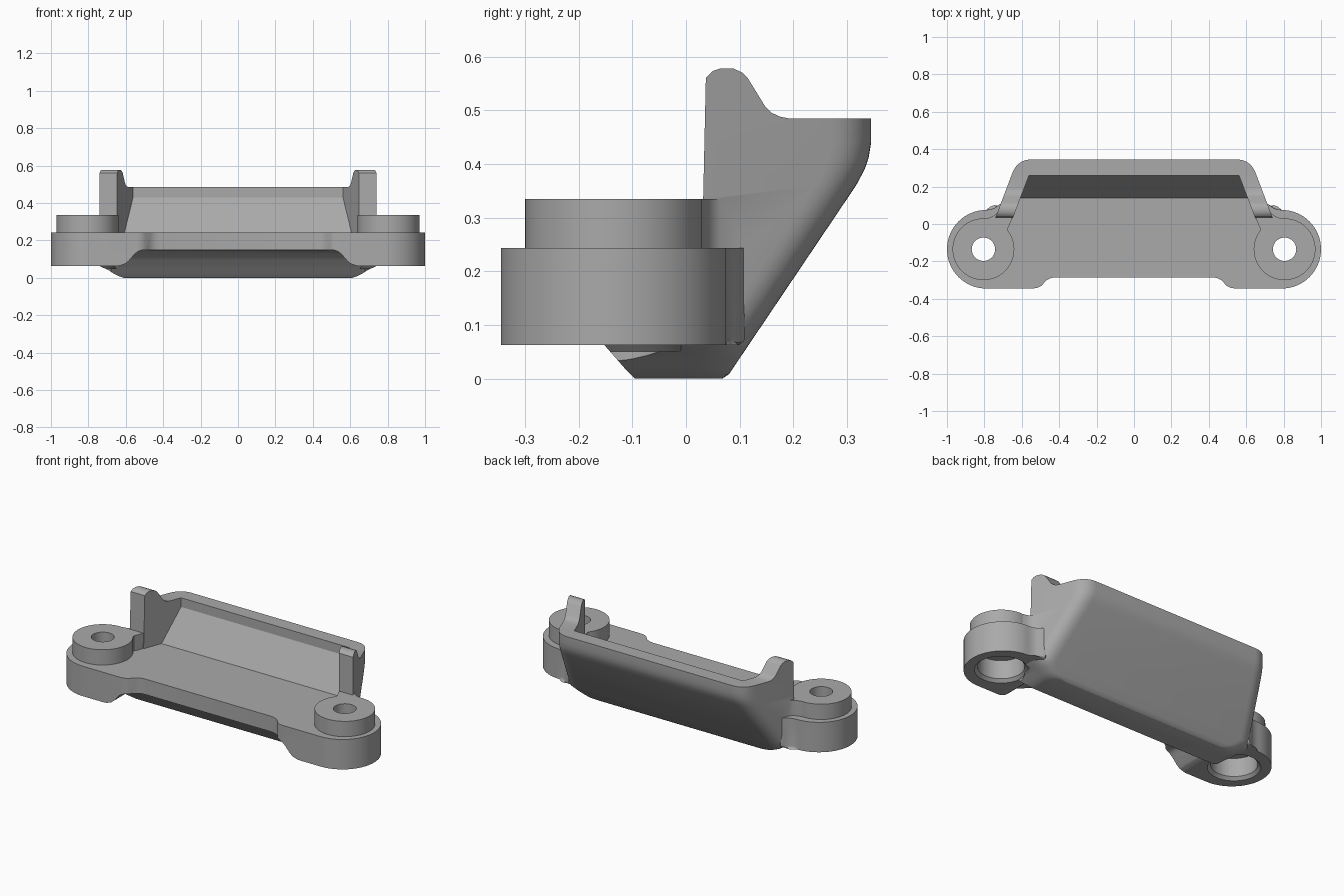
import bpy, bmesh, math
from mathutils import Vector

if "Cube" in bpy.data.objects:
    bpy.data.objects.remove(bpy.data.objects["Cube"], do_unlink=True)

grey = bpy.data.materials.new("plain grey")
grey.use_nodes = True
grey.diffuse_color = (0.4, 0.4, 0.4, 1)
grey.node_tree.nodes["Principled BSDF"].inputs["Base Color"].default_value = (0.4, 0.4, 0.4, 1)


def loft(name, rings, bevel=0):
    """Skin closed rings of equal length, cap both ends, round the first cap if asked."""
    bm = bmesh.new()
    loops = [[bm.verts.new(p) for p in ring] for ring in rings]
    n = len(loops[0])
    for a, b in zip(loops, loops[1:]):
        for i in range(n):
            j = (i + 1) % n
            bm.faces.new((a[i], a[j], b[j], b[i]))
    cap = bm.faces.new(loops[0])
    bm.faces.new(loops[-1])
    if bevel:
        bmesh.ops.bevel(bm, geom=list(cap.edges), offset=bevel, segments=4,
                        profile=0.5, affect='EDGES')
    bmesh.ops.recalc_face_normals(bm, faces=bm.faces)
    mesh = bpy.data.meshes.new(name)
    bm.to_mesh(mesh)
    bm.free()
    mesh.materials.append(grey)
    obj = bpy.data.objects.new(name, mesh)
    bpy.context.collection.objects.link(obj)
    return obj


def prism(name, outline, z0, z1, bevel=0):
    return loft(name, [[(x, y, z) for x, y in outline] for z in (z0, z1)], bevel)


def disc(name, x, r0, r1, z0, z1):
    def ring(r, z):
        return [(x + r * math.cos(i * math.tau / 64), HOLE_Y + r * math.sin(i * math.tau / 64), z)
                for i in range(64)]
    return loft(name, [ring(r0, z0), ring(r1, z1)])


def combine(obj, other, operation):
    """Apply a boolean and remove the helper."""
    mod = obj.modifiers.new("combine", 'BOOLEAN')
    mod.object, mod.operation, mod.solver = other, operation, 'EXACT'
    bpy.context.view_layer.objects.active = obj
    bpy.ops.object.modifier_apply(modifier=mod.name)
    bpy.data.objects.remove(other, do_unlink=True)


def mirrored(half):
    """Close a right-hand half outline across x = 0."""
    return half + [(-x, y) for x, y in reversed(half)]


def lerp(table, z):
    for (z0, v0), (z1, v1) in zip(table, table[1:]):
        if z <= z1:
            return v0 + (v1 - v0) * (z - z0) / (z1 - z0)
    return table[-1][1]


HOLE_X, HOLE_Y = 0.805, -0.135
FLOOR, UNDER = 0.243, 0.063

# Tray shell: sloped back, flared sides, scooped front underside
back = [(0, 0.068), (0.008, 0.08), (0.36, 0.317), (0.39, 0.333), (0.41, 0.34), (0.44, 0.345), (0.6, 0.345)]
front = [(0, -0.095), (0.008, -0.103), (0.02, -0.115), (0.06, -0.15), (0.1, -0.188),
         (0.125, -0.22), (0.142, -0.255), (0.15, -0.285), (0.6, -0.285)]
limit = [(0, 0.61), (0.008, 0.635), (0.02, 0.66), (0.04, 0.69), (UNDER, 0.74), (0.1, 0.9), (0.6, 0.9)]


def tray_ring(z):
    yb, yf, cap = lerp(back, z), lerp(front, z), lerp(limit, z)
    side = lambda y: min(cap, 0.754 - 0.38 * y)
    t = 0.075
    start, corner, end = (Vector(p) for p in ((side(yb - t), yb - t), (side(yb), yb), (side(yb) - t, yb)))
    arc = [start * (1 - u) ** 2 + corner * 2 * u * (1 - u) + end * u * u for u in (i / 10 for i in range(11))]
    half = [(side(yf), yf)] + [tuple(p) for p in arc]
    return [(x, y, z) for x, y in mirrored(half)]


levels = sorted({z for table in (back, front, limit) for z, _ in table})
tray = loft("mounting_bracket", [tray_ring(z) for z in levels])

# Side silhouette: floor, upright posts and rim
silhouette = [(-0.5, -0.1), (0.5, -0.1), (0.5, 0.485), (0.19, 0.485), (0.175, 0.488), (0.16, 0.495),
              (0.147, 0.508), (0.115, 0.56), (0.105, 0.57), (0.088, 0.578), (0.065, 0.578),
              (0.05, 0.573), (0.037, 0.56), (0.03, FLOOR), (-0.5, FLOOR)]
combine(tray, loft("silhouette", [[(x, y, z) for y, z in silhouette] for x in (-1.2, 1.2)]), 'INTERSECT')

# Tray cavity
def cavity_ring(z, yb):
    return [(x, y, z) for x, y in mirrored([(0.66, 0), (0.66 - 0.38 * yb, yb)])]

combine(tray, loft("cavity", [cavity_ring(FLOOR, 0.14), cavity_ring(0.43, 0.26), cavity_ring(0.7, 0.26)]),
        'DIFFERENCE')

# Base plate with rounded ears
ear = [(0.79 + 0.21 * math.cos(a), HOLE_Y + 0.21 * math.sin(a))
       for a in (math.radians(d) for d in range(-90, 91, 5))]
half = [(0.42, -0.285), (0.445, -0.289), (0.468, -0.301), (0.495, -0.33), (0.515, -0.341), (0.54, -0.345)]
half += ear + [(0.765, 0.078), (0.74, 0.088), (0.72, 0.105), (0.705, 0.11), (0.6, 0.05)]
plate = prism("base_plate", mirrored(half), UNDER, FLOOR, 0.015)

# Raised underside between the ears
arch = mirrored([(0.66, 0), (0.66, UNDER - 0.003), (0.63, 0.066), (0.605, 0.074), (0.585, 0.09),
                 (0.555, 0.125), (0.535, 0.141), (0.515, 0.148), (0.49, 0.15)])
combine(plate, loft("arch", [[(x, y, z) for x, z in arch] for y in (-0.5, 0.2)]), 'DIFFERENCE')
combine(tray, plate, 'UNION')

# Bosses and the webs that join them to the posts
web = [(0.8, 0.02), (0.795, 0.03), (0.768, 0.035), (0.745, 0.047), (0.728, 0.065), (0.715, 0.09), (0.655, 0.09),
       (0.65, 0.035), (0.668, -0.01), (0.675, -0.025), (0.672, -0.043), (0.663, -0.058), (0.75, -0.1)]
for s in (-1, 1):
    combine(tray, disc("boss", s * HOLE_X, 0.165, 0.165, 0.2, 0.335), 'UNION')
    combine(tray, prism("web", [(s * x, y) for x, y in web], 0.2, 0.335), 'UNION')

# Screw holes with counterbores and eased lower rims
for s in (-1, 1):
    combine(tray, disc("hole", s * HOLE_X, 0.0625, 0.0625, -0.1, 0.5), 'DIFFERENCE')
    combine(tray, disc("counterbore", s * HOLE_X, 0.125, 0.125, -0.1, 0.19), 'DIFFERENCE')
    combine(tray, disc("rim", s * HOLE_X, 0.155, 0.12, 0.05, 0.085), 'DIFFERENCE')

# Smooth curved faces, keep edges crisp
bpy.ops.object.select_all(action='DESELECT')
tray.select_set(True)
bpy.context.view_layer.objects.active = tray
bpy.ops.object.shade_smooth_by_angle(angle=math.radians(30))
